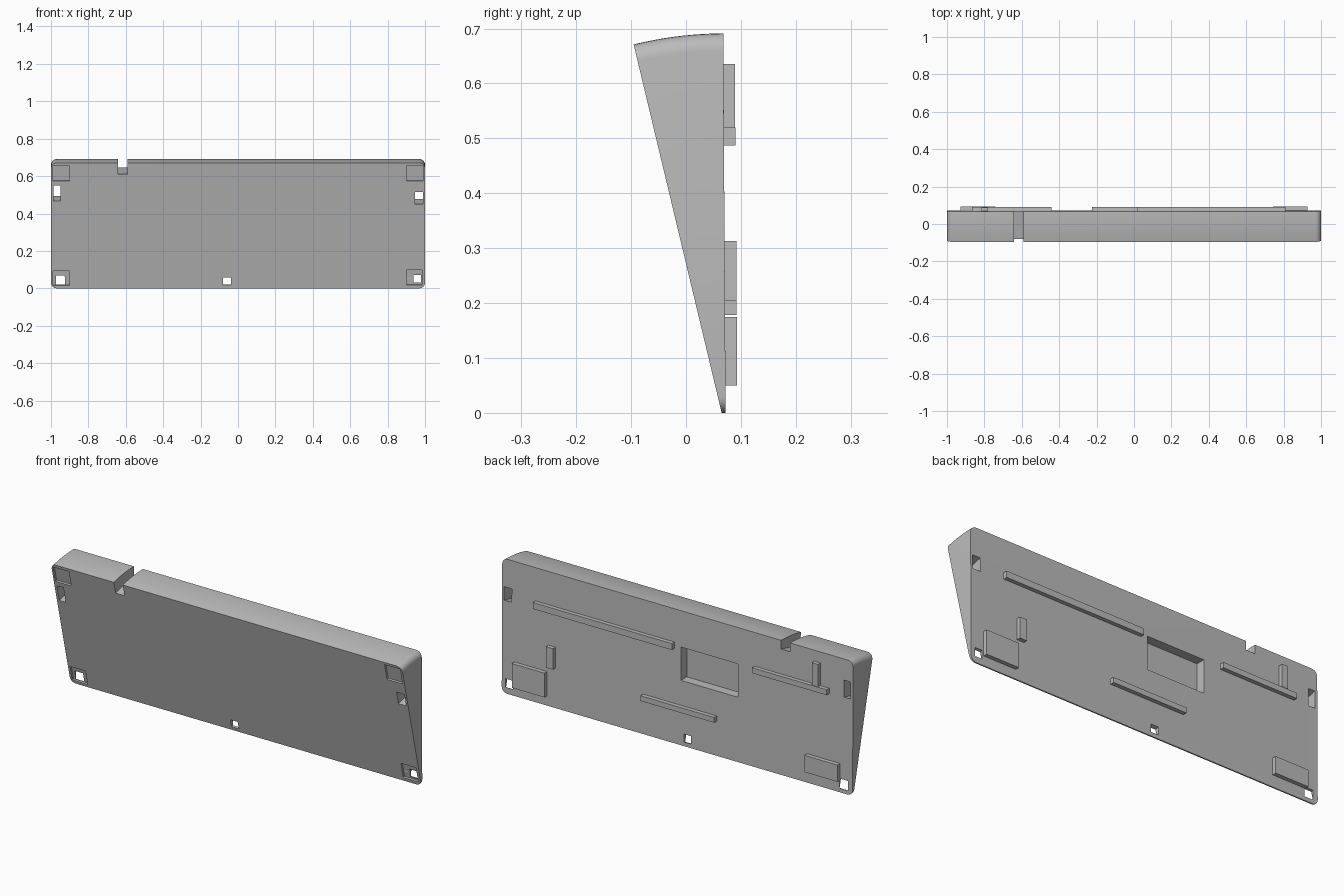
import bpy
import bmesh
from math import sin, cos, pi, atan2, hypot, radians
from mathutils import Matrix, Vector

default = bpy.data.objects.get("Cube")
if default:
    bpy.data.objects.remove(default, do_unlink=True)

GREY = bpy.data.materials.new("plain grey")
GREY.use_nodes = True
GREY.diffuse_color = (0.5, 0.5, 0.5, 1)
GREY.node_tree.nodes["Principled BSDF"].inputs["Base Color"].default_value = (0.5, 0.5, 0.5, 1)

SLOPE = 0.239            # forward lean of the front face
TILT = atan2(SLOPE, 1)
CORNER = 0.03            # rounding of the four outer corners
HEIGHT = 0.69


def make_object(name, bm):
    bmesh.ops.recalc_face_normals(bm, faces=bm.faces[:])
    mesh = bpy.data.meshes.new(name)
    bm.to_mesh(mesh)
    bm.free()
    mesh.materials.append(GREY)
    obj = bpy.data.objects.new(name, mesh)
    bpy.context.collection.objects.link(obj)
    return obj


def box(name, x, y, z, matrix=Matrix()):
    bm = bmesh.new()
    bmesh.ops.create_cube(bm, size=1)
    for v in bm.verts:
        v.co = Vector(r[0] + (c + 0.5) * (r[1] - r[0]) for c, r in zip(v.co, (x, y, z)))
    bm.transform(matrix)
    return make_object(name, bm)


def front_y(z):
    return 0.065 - SLOPE * z


def section(x, inset):
    """Wedge cross-section with a curved top, shrunk by inset."""
    zf = 0.671 - inset
    yf = front_y(zf)
    radius, a0 = hypot(0.07 - yf, zf), atan2(0.07 - yf, zf)
    pts = [(0.072, inset), (front_y(inset), inset)]
    for i in range(13):
        a = a0 + (0.003 - a0) * i / 12
        pts.append((0.07 - radius * sin(a), radius * cos(a)))
    return [(x, y, z) for y, z in pts]


# Wedge body lofted along x, with rounded corners at both ends
steps = [i * pi / 12 for i in range(7)]
ends = [(1 - CORNER * (1 - cos(t)), CORNER * (1 - sin(t))) for t in steps]
stations = [(-x, d) for x, d in ends] + ends[::-1]
bm = bmesh.new()
rings = [[bm.verts.new(p) for p in section(x, d)] for x, d in stations]
for a, b in zip(rings, rings[1:]):
    for i in range(len(a)):
        j = (i + 1) % len(a)
        bm.faces.new((a[i], a[j], b[j], b[i]))
bm.faces.new(rings[0])
bm.faces.new(rings[-1])
body = make_object("wedge_body", bm)


def cut(cutter):
    mod = body.modifiers.new("cut", 'BOOLEAN')
    mod.operation = 'DIFFERENCE'
    mod.solver = 'EXACT'
    mod.object = cutter
    bpy.context.view_layer.objects.active = body
    bpy.ops.object.modifier_apply(modifier=mod.name)
    bpy.data.objects.remove(cutter, do_unlink=True)


def cut_front(x, z, depth):
    """Cut square to the leaning front face; z is measured on that face."""
    mid = (z[0] + z[1]) / 2
    half = (z[1] - z[0]) / 2 / cos(TILT)
    place = Matrix.Translation((0, front_y(mid), mid)) @ Matrix.Rotation(TILT, 4, 'X')
    cut(box("cutter", x, (-0.2, depth), (-half, half), place))


# Shallow corner recesses in the front face
for x, z in [((-0.99, -0.9), (0.575, 0.655)), ((0.9, 0.988), (0.575, 0.658)),
             ((-0.988, -0.9), (0.016, 0.092)), ((0.9, 0.985), (0.018, 0.098))]:
    cut_front(x, z, 0.01)

# Through holes and the cable notch in the top edge
for x, z in [((-0.973, -0.925), (0.018, 0.065)), ((0.937, 0.978), (0.028, 0.07)),
             ((-0.08, -0.038), (0.018, 0.057)), ((-0.986, -0.949), (0.467, 0.55)),
             ((0.945, 0.989), (0.45, 0.515)), ((-0.641, -0.59), (0.61, 0.85))]:
    cut_front(x, z, 0.4)

# Rectangular pocket in the back
cut(box("cutter", (-0.345, -0.02), (0.022, 0.2), (0.333, 0.504)))

bpy.ops.object.select_all(action='DESELECT')
body.select_set(True)
bpy.context.view_layer.objects.active = body
bpy.ops.object.shade_smooth_by_angle(angle=radians(30))

# Raised ribs and pads on the back
for name, x, z in [("upper_long_rib", (0.018, 0.81), (0.487, 0.52)),
                   ("upper_short_rib", (-0.865, -0.44), (0.49, 0.518)),
                   ("lower_rib", (-0.225, 0.195), (0.178, 0.205)),
                   ("left_upright_rib", (0.695, 0.735), (0.205, 0.313)),
                   ("right_upright_rib", (-0.815, -0.78), (0.52, 0.635)),
                   ("left_pad", (0.742, 0.928), (0.05, 0.175)),
                   ("right_pad", (-0.928, -0.74), (0.062, 0.148))]:
    back = 0.0935 - 0.007 * sum(z) / 2
    box(name, x, (0.062, back), z)
